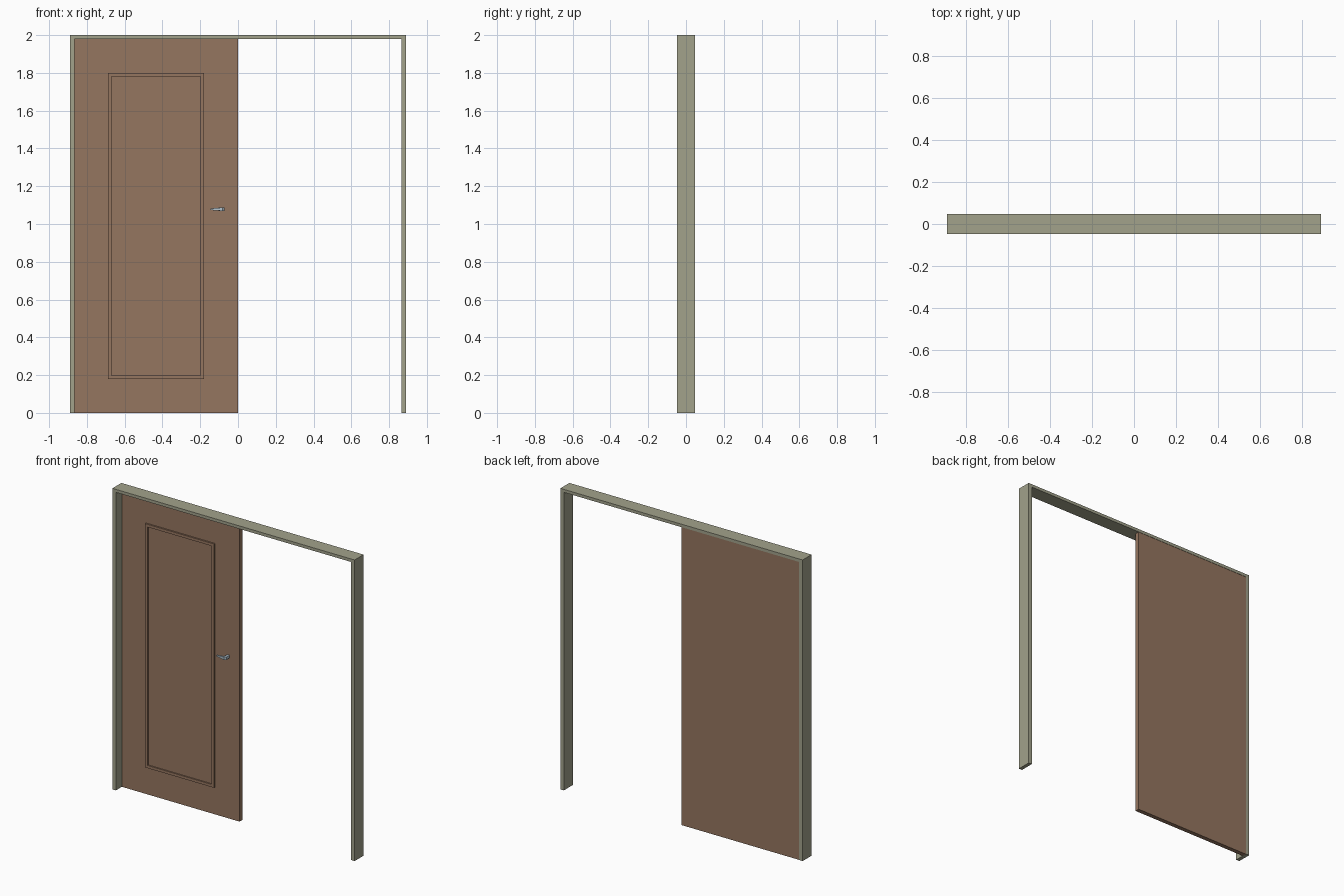
import bpy
import bmesh
from mathutils import Vector

if "Cube" in bpy.data.objects:
    bpy.data.objects.remove(bpy.data.objects["Cube"])


def material(name, color):
    m = bpy.data.materials.new(name)
    m.diffuse_color = (*color, 1)
    m.use_nodes = True
    m.node_tree.nodes["Principled BSDF"].inputs["Base Color"].default_value = m.diffuse_color
    return m


FRAME_MAT = material("frame_paint", (0.36, 0.36, 0.26))
WOOD_MAT = material("door_wood", (0.30, 0.18, 0.115))
METAL_MAT = material("handle_metal", (0.45, 0.55, 0.62))


def finish(bm, name, mat):
    bmesh.ops.recalc_face_normals(bm, faces=bm.faces)
    mesh = bpy.data.meshes.new(name)
    bm.to_mesh(mesh)
    bm.free()
    mesh.materials.append(mat)
    obj = bpy.data.objects.new(name, mesh)
    bpy.context.collection.objects.link(obj)
    return obj


def prism(points, offset):
    """Polygon extruded along an offset vector."""
    bm = bmesh.new()
    face = bm.faces.new([bm.verts.new(p) for p in points])
    top = bmesh.ops.extrude_face_region(bm, geom=[face], use_keep_orig=True)["geom"]
    verts = [g for g in top if isinstance(g, bmesh.types.BMVert)]
    bmesh.ops.translate(bm, verts=verts, vec=Vector(offset))
    return bm


def slab(x0, x1, y0, y1, z0, z1):
    corners = [(x0, y0, z0), (x1, y0, z0), (x1, y0, z1), (x0, y0, z1)]
    return prism(corners, (0, y1 - y0, 0))


W, D, H = 0.89, 0.047, 2.0        # frame half width, half depth, height
JAMB, HEAD = 0.025, 0.02          # jamb and header thickness
FRONT, BACK = 0.016, 0.045        # door faces

# Door frame: one U-shaped profile
half = [(W, 0), (W, H)]
inner = [(W - JAMB, H - HEAD), (W - JAMB, 0)]
outline = half + [(-x, z) for x, z in reversed(half)]
outline += [(-x, z) for x, z in reversed(inner)] + inner
finish(prism([(x, -D, z) for x, z in outline], (0, 2 * D, 0)), "door_frame", FRAME_MAT)

# Door leaf
finish(slab(-W + JAMB, 0, FRONT, BACK, 0, H - HEAD), "door_leaf", WOOD_MAT)

# Raised moulding with a sunken centre panel
bm = slab(-0.687, -0.18, FRONT - 0.01, FRONT, 0.18, 1.80)
front = min(bm.faces, key=lambda f: f.calc_center_median().y)
bm.normal_update()
bmesh.ops.inset_region(bm, faces=[front], thickness=0.026)
front = next(f for f in bm.faces
             if all(abs(v.co.x + 0.4335) < 0.24 for v in f.verts))
ext = bmesh.ops.extrude_face_region(bm, geom=[front])["geom"]
if front.is_valid:
    bmesh.ops.delete(bm, geom=[front], context="FACES_ONLY")
verts = [g for g in ext if isinstance(g, bmesh.types.BMVert)]
bmesh.ops.translate(bm, verts=verts, vec=(0, 0.008, 0))
finish(bm, "panel_moulding", WOOD_MAT)

# Lever handle: bent plan profile, thinner towards the free tip
plan = [(-0.072, 0.0), (-0.072, -0.036), (-0.082, -0.045),
        (-0.145, -0.037), (-0.143, -0.029), (-0.092, -0.032), (-0.086, 0.0)]
bm = prism([(x, FRONT + y, -0.009) for x, y in plan], (0, 0, 0.018))
for v in bm.verts:
    v.co.z = 1.078 + v.co.z * (0.45 if v.co.x < -0.12 else 1.0)
finish(bm, "lever_handle", METAL_MAT)
